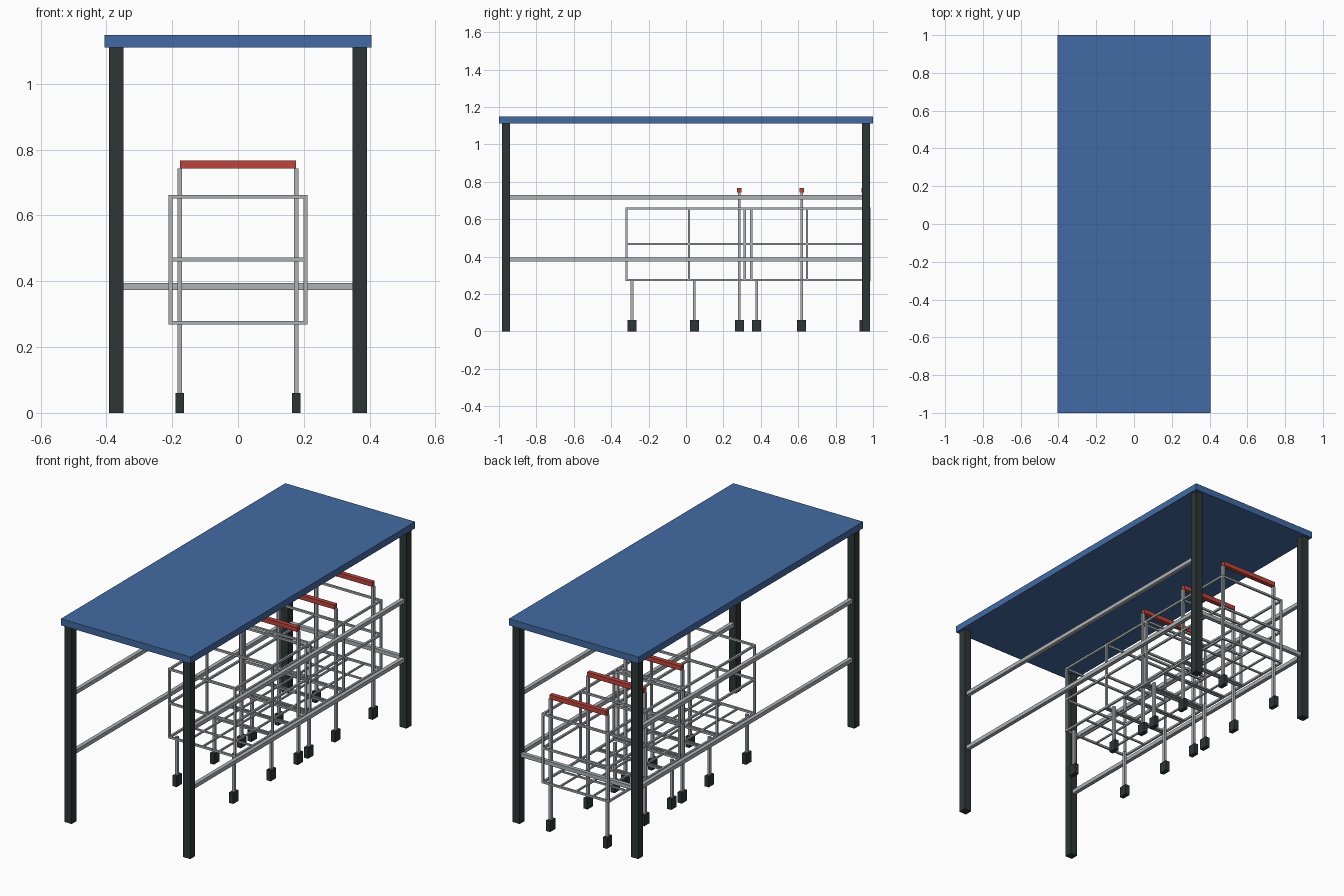
import bpy, bmesh
from mathutils import Matrix, Vector

cube = bpy.data.objects.get("Cube")
if cube:
    bpy.data.objects.remove(cube, do_unlink=True)


def material(name, rgb):
    m = bpy.data.materials.new(name)
    m.use_nodes = True
    m.diffuse_color = (*rgb, 1)
    m.node_tree.nodes["Principled BSDF"].inputs["Base Color"].default_value = (*rgb, 1)
    return m


BLUE = material("roof blue", (0.055, 0.145, 0.37))
DARK = material("dark charcoal", (0.027, 0.036, 0.035))
STEEL = material("steel grey", (0.42, 0.45, 0.47))
RED = material("handle red", (0.50, 0.06, 0.045))


def build(name, boxes, mat):
    """One object made of boxes, each given as (centre, size)."""
    bm = bmesh.new()
    for centre, size in boxes:
        bmesh.ops.create_cube(bm, size=1, matrix=Matrix.Translation(centre)
                              @ Matrix.Diagonal((*size, 1)))
    mesh = bpy.data.meshes.new(name)
    bm.to_mesh(mesh)
    bm.free()
    mesh.materials.append(mat)
    ob = bpy.data.objects.new(name, mesh)
    bpy.context.collection.objects.link(ob)
    return ob


def bar(a, b, t):
    """Square bar of thickness t from a to b along one axis."""
    a, b = Vector(a), Vector(b)
    return (a + b) / 2, [max(abs(d), t) for d in b - a]


SIDES = (-1, 1)

# Shelter: roof, posts and guard rails
PX, PY, PW, PH = 0.37, 0.963, 0.044, 1.111
RAIL = 0.022
RAIL_LOW, RAIL_HIGH = 0.384, 0.717
build("roof", [((0, 0, PH + 0.0185), (0.81, 2.0, 0.037))], BLUE)
build("posts", [((x * PX, y * PY, PH / 2), (PW, PW, PH))
                for x in SIDES for y in SIDES], DARK)
inner = PY - PW / 2
build("side_rails", [bar((x * PX, -inner, z), (x * PX, inner, z), RAIL)
                     for x in SIDES for z in (RAIL_LOW, RAIL_HIGH)], STEEL)
build("back_rail", [bar((PW / 2 - PX, PY, RAIL_LOW), (PX - PW / 2, PY, RAIL_LOW), RAIL)], STEEL)

# Trolleys: wire basket, legs, wheels and handle
HX, HY, WIRE = 0.205, 0.316, 0.011
LEVELS = (0.274, 0.466, 0.657)
LEG_X, LEG_Y, LEG = 0.177, 0.287, 0.015
WHEEL_H, HANDLE_Z = 0.06, 0.755


def trolley(number, cy):
    low, high = LEVELS[0], LEVELS[-1]
    wires = []
    for z in LEVELS:
        for s in SIDES:
            wires.append(bar((s * HX, cy - HY, z), (s * HX, cy + HY, z), WIRE))
            wires.append(bar((-HX, cy + s * HY, z), (HX, cy + s * HY, z), WIRE))
    for x in SIDES:
        for y in SIDES:
            wires.append(bar((x * HX, cy + y * HY, low - WIRE / 2),
                             (x * HX, cy + y * HY, high + WIRE / 2), WIRE))
    # Basket floor grid
    for k in (-0.5, 0, 0.5):
        wires.append(bar((k * HX, cy - HY, low), (k * HX, cy + HY, low), WIRE * 0.8))
        wires.append(bar((-HX, cy + k * HY, low), (HX, cy + k * HY, low), WIRE * 0.8))
    build(f"basket_{number}", wires, STEEL)

    legs, wheels = [], []
    for x in SIDES:
        for y, top in ((-LEG_Y, low), (LEG_Y, HANDLE_Z - 0.012)):
            px, py = x * LEG_X, cy + y
            legs.append(bar((px, py, WHEEL_H), (px, py, top), LEG))
            wheels.append(((px, py, WHEEL_H / 2), (0.025, 0.048, WHEEL_H)))
    build(f"legs_{number}", legs, STEEL)
    build(f"wheels_{number}", wheels, DARK)
    build(f"handle_{number}", [bar((-0.177, cy + LEG_Y, HANDLE_Z),
                                   (0.177, cy + LEG_Y, HANDLE_Z), 0.025)], RED)


for i in range(3):
    trolley(i + 1, -0.002 + i * 0.3335)
